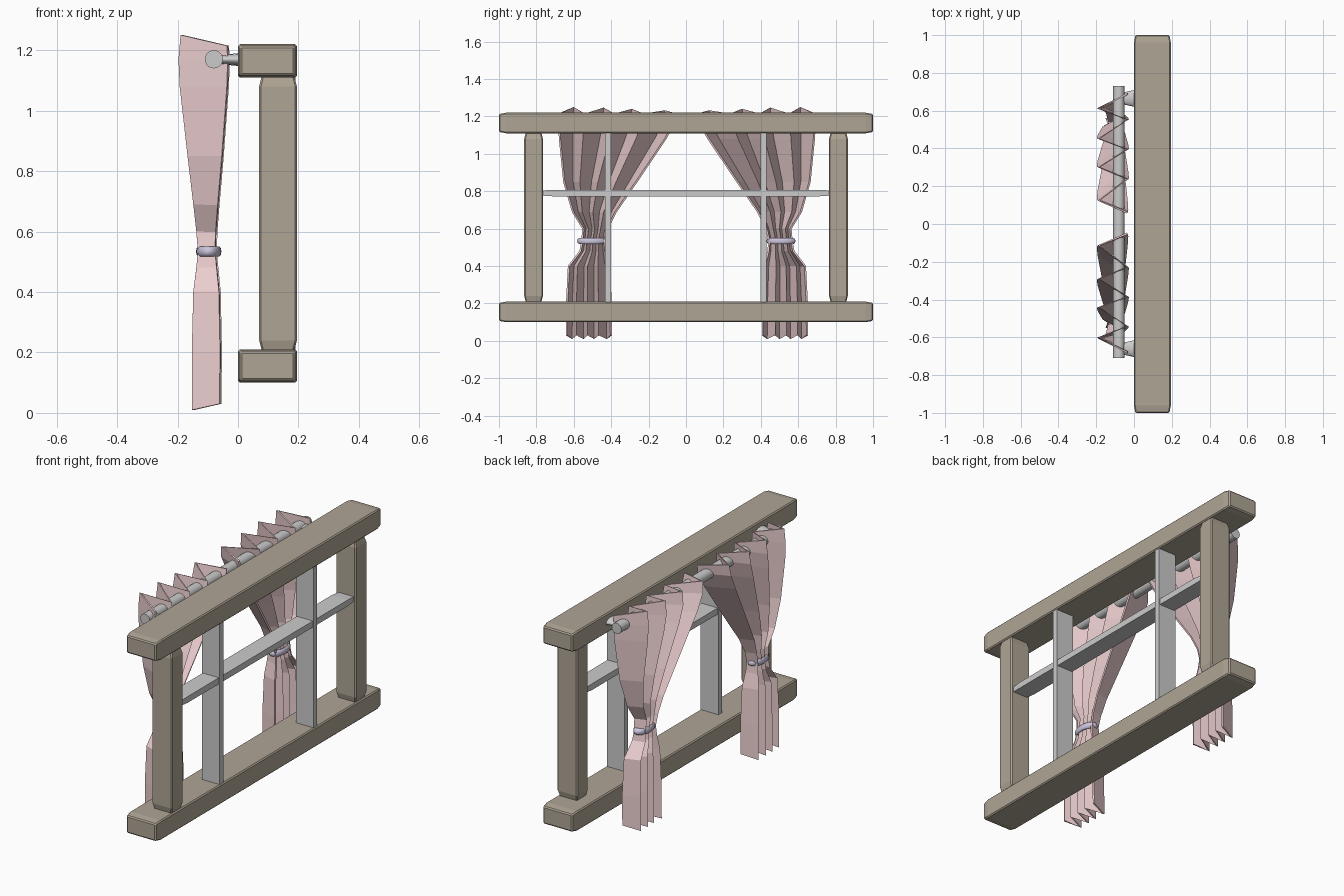
import bpy, bmesh, math
from mathutils import Vector

if "Cube" in bpy.data.objects:
    bpy.data.objects.remove(bpy.data.objects["Cube"])

def material(name, rgb):
    m = bpy.data.materials.new(name)
    m.diffuse_color = (*rgb, 1)
    m.use_nodes = True
    m.node_tree.nodes["Principled BSDF"].inputs["Base Color"].default_value = m.diffuse_color
    return m

WOOD = material("wood", (0.43, 0.375, 0.30))
CLOTH = material("pink_cloth", (0.84, 0.62, 0.63))
TIE = material("lilac_cord", (0.60, 0.56, 0.72))

def make(name, bm, mat=None):
    bmesh.ops.recalc_face_normals(bm, faces=bm.faces)
    me = bpy.data.meshes.new(name)
    bm.to_mesh(me)
    bm.free()
    ob = bpy.data.objects.new(name, me)
    bpy.context.collection.objects.link(ob)
    if mat:
        me.materials.append(mat)
    return ob

def smooth(ob):
    bpy.ops.object.select_all(action='DESELECT')
    bpy.context.view_layer.objects.active = ob
    ob.select_set(True)
    bpy.ops.object.shade_smooth_by_angle(angle=math.radians(40))

def bar(name, lo, hi, axis, mat=None, taper=0.0, inset=0.0, bevel=0.0):
    """Box along an axis, with optional narrowed ends and bevelled edges."""
    a, b = [i for i in range(3) if i != axis]
    secs = [(lo[axis], inset), (hi[axis], inset)]
    if taper:
        secs[1:1] = [(lo[axis] + taper, 0), (hi[axis] - taper, 0)]
    bm = bmesh.new()
    rings = []
    for pos, ins in secs:
        ring = []
        for u, v in ((0, 0), (1, 0), (1, 1), (0, 1)):
            co = [0, 0, 0]
            co[axis] = pos
            co[a] = hi[a] - ins if u else lo[a] + ins
            co[b] = hi[b] - ins if v else lo[b] + ins
            ring.append(bm.verts.new(co))
        rings.append(ring)
    for r, s in zip(rings, rings[1:]):
        for i in range(4):
            j = (i + 1) % 4
            bm.faces.new((r[i], r[j], s[j], s[i]))
    bm.faces.new(rings[0])
    bm.faces.new(rings[-1])
    ob = make(name, bm, mat)
    if bevel:
        mod = ob.modifiers.new("bevel", 'BEVEL')
        mod.width, mod.segments = bevel, 1
    return ob

# Timber frame
for n, z in (("bottom", 0.10), ("top", 1.11)):
    bar(n + "_beam", (0, -1, z), (0.195, 1, z + 0.11), 1, WOOD, 0.04, 0.007, 0.006)
for n, y in (("left", -0.815), ("right", 0.815)):
    bar(n + "_post", (0.07, y - 0.05, 0.20), (0.195, y + 0.05, 1.12), 2, WOOD, 0.04, 0.01, 0.006)

# Window bars
for n, y in (("left", -0.418), ("right", 0.415)):
    bar(n + "_window_bar", (0.08, y - 0.016, 0.2), (0.19, y + 0.016, 1.12), 2)
bar("cross_window_bar", (0.085, -0.77, 0.773), (0.185, 0.77, 0.808), 1, None, 0.06, 0.004)

# Curtain rod and its brackets
bpy.ops.mesh.primitive_cylinder_add(vertices=20, radius=0.03, depth=1.44,
                                    location=(-0.08, 0.01, 1.17), rotation=(math.pi / 2, 0, 0))
rod = bpy.context.object
rod.name = "curtain_rod"
smooth(rod)
for n, y in (("left", -0.66), ("right", 0.665)):
    bpy.ops.mesh.primitive_cone_add(vertices=12, radius1=0.045, radius2=0.03, depth=0.07,
                                    location=(-0.03, y, 1.169), rotation=(0, -math.pi / 2, 0))
    br = bpy.context.object
    br.name = n + "_rod_bracket"
    br.scale = (0.48, 1, 1)
    smooth(br)

# Curtains: zigzag pleats lofted through rows
# row: z, inner y, outer y, back x, front x
ROWS = [(1.215, 0.06, 0.69, -0.035, -0.185),
        (1.17, 0.07, 0.69, -0.032, -0.192),
        (1.08, 0.12, 0.685, -0.035, -0.188),
        (0.85, 0.275, 0.662, -0.052, -0.162),
        (0.69, 0.385, 0.615, -0.066, -0.143),
        (0.60, 0.43, 0.56, -0.073, -0.133),
        (0.535, 0.445, 0.565, -0.075, -0.128),
        (0.48, 0.44, 0.575, -0.07, -0.133),
        (0.40, 0.42, 0.637, -0.062, -0.143),
        (0.20, 0.412, 0.647, -0.058, -0.148),
        (0.03, 0.41, 0.648, -0.06, -0.148)]
PLEATS = [0, 0.10, 0.28, 0.38, 0.53, 0.62, 0.78, 0.875, 1]
MID = 0.005

for n, side in (("left", -1), ("right", 1)):
    bm = bmesh.new()
    grid = []
    for r, (z, yi, yo, xb, xf) in enumerate(ROWS):
        line = []
        for k, t in enumerate(PLEATS):
            front = k % 2
            dz = 0
            if front and r == 0:
                dz = 0.015 + 0.02 * min(1, t * 1.4)
            elif front and r == len(ROWS) - 1:
                dz = -0.02
            y = MID + side * (yi + (yo - yi) * t - MID)
            line.append(bm.verts.new((xf if front else xb, y, z + dz)))
        grid.append(line)
    for p, q in zip(grid, grid[1:]):
        for k in range(len(PLEATS) - 1):
            bm.faces.new((p[k], p[k + 1], q[k + 1], q[k]))
    cur = make(n + "_curtain", bm, CLOTH)
    mod = cur.modifiers.new("thickness", 'SOLIDIFY')
    mod.thickness, mod.offset = 0.01, 0

    # Tie band
    bpy.ops.mesh.primitive_torus_add(major_segments=24, minor_segments=10,
                                     major_radius=0.06, minor_radius=0.018,
                                     location=(-0.097, side * 0.506 + 0.002, 0.534))
    tie = bpy.context.object
    tie.name = n + "_curtain_tie"
    tie.scale = (0.54, 1, 1)
    tie.data.materials.append(TIE)
    smooth(tie)
